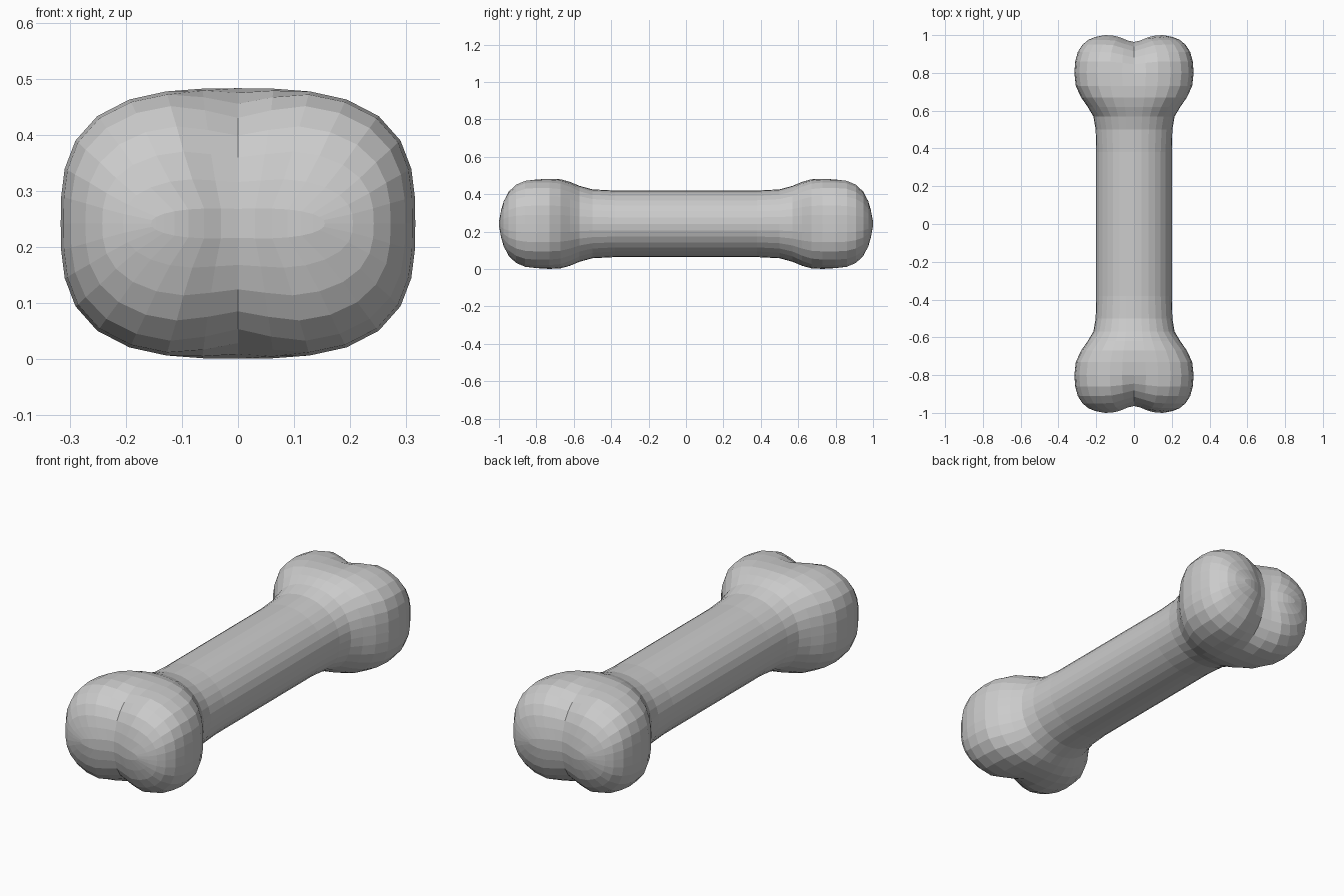
import bpy, bmesh, math

if "Cube" in bpy.data.objects:
    bpy.data.objects.remove(bpy.data.objects["Cube"])

N = 32          # sides around the bone
MID_Z = 0.242   # height of the bone's axis

# Half of the bone: (y, half width, half height, squareness)
SECTIONS = [
    (0.00, 0.200, 0.178, 2.0), (0.38, 0.200, 0.178, 2.0),
    (0.50, 0.203, 0.184, 2.1), (0.57, 0.215, 0.203, 2.2),
    (0.62, 0.245, 0.224, 2.5), (0.67, 0.280, 0.238, 2.8),
    (0.73, 0.308, 0.241, 3.0), (0.80, 0.316, 0.241, 3.0),
    (0.86, 0.311, 0.236, 3.0), (0.91, 0.298, 0.216, 2.9),
    (0.95, 0.272, 0.180, 2.8), (0.975, 0.242, 0.135, 2.7),
    (0.99, 0.205, 0.085, 2.5), (1.00, 0.155, 0.030, 2.2),
]


def smooth(a, b, v):
    t = max(0.0, min(1.0, (v - a) / (b - a)))
    return t * t * (3 - 2 * t)


def section_point(y, w, h, n, i):
    """Point on a rounded-square ring, with the groove between the knuckles."""
    a = 2 * math.pi * i / N
    c, s = math.cos(a), math.sin(a)
    k = (abs(c) ** n + abs(s) ** n) ** (-1 / n)
    x, z = w * k * c, h * k * s
    groove = math.exp(-(x / 0.07) ** 2)
    z *= 1 - 0.13 * groove * smooth(0.74, 0.92, y)
    y -= 0.036 * groove * smooth(0.78, 0.96, y)
    return x, y, z + MID_Z


bm = bmesh.new()
rings = [[bm.verts.new(section_point(*sec, i)) for i in range(N)] for sec in SECTIONS]
for r0, r1 in zip(rings, rings[1:]):
    for i in range(N):
        j = (i + 1) % N
        bm.faces.new((r0[i], r0[j], r1[j], r1[i]))

# Close the knuckle end with strips joining top to bottom
end = rings[-1]
for i in range(N // 2):
    quad = [end[i], end[i + 1], end[(N - i - 1) % N], end[(N - i) % N]]
    bm.faces.new(list(dict.fromkeys(quad)))
bmesh.ops.recalc_face_normals(bm, faces=bm.faces)

mesh = bpy.data.meshes.new("bone")
bm.to_mesh(mesh)
bm.free()
# Make the normals point outwards on the open half
if sum(p.normal.x * p.center.x for p in mesh.polygons) < 0:
    mesh.flip_normals()
bone = bpy.data.objects.new("bone", mesh)
bpy.context.collection.objects.link(bone)

# Second half
mirror = bone.modifiers.new("mirror", 'MIRROR')
mirror.use_axis = (False, True, False)
mirror.use_clip = True
